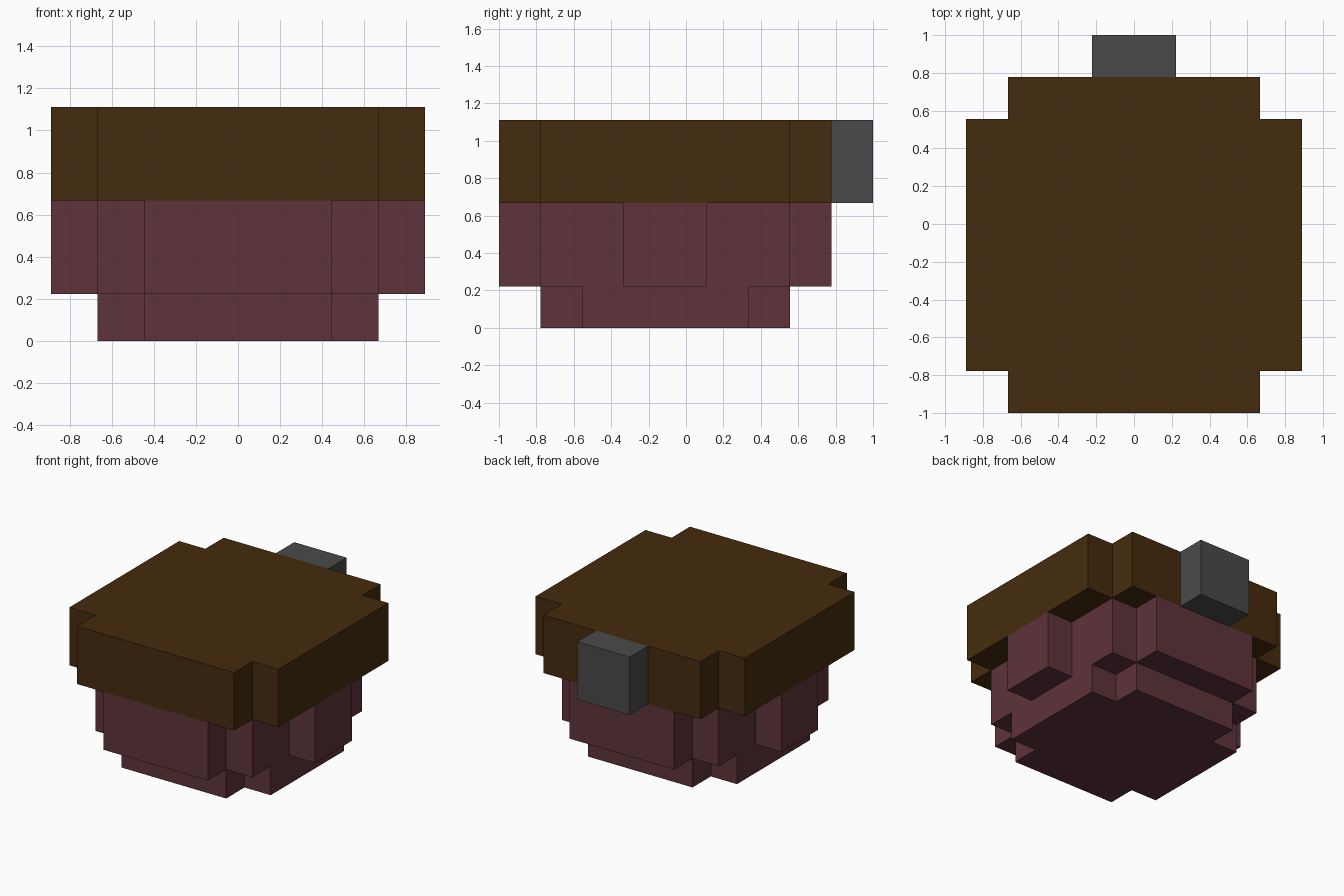
import bpy
import bmesh

if "Cube" in bpy.data.objects:
    bpy.data.objects.remove(bpy.data.objects["Cube"])

U = 2 / 9            # one block
Y_MID = -U / 2       # the body's centre line; the rear tab takes up the rest


def material(name, colour):
    m = bpy.data.materials.new(name)
    m.diffuse_color = (*colour, 1)
    m.use_nodes = True
    m.node_tree.nodes["Principled BSDF"].inputs["Base Color"].default_value = m.diffuse_color
    return m


brown = material("dark brown", (0.0595, 0.0242, 0.0044))
maroon = material("dusky maroon", (0.112, 0.0331, 0.0423))
grey = material("dark grey", (0.0685, 0.0685, 0.0685))


def prism(name, quarter, z0, z1, mat, y_mid=Y_MID):
    """Extrude an outline mirrored from one quarter; sizes are in blocks."""
    back = quarter[::-1]
    outline = (quarter + [(-x, y) for x, y in back]
               + [(-x, -y) for x, y in quarter] + [(x, -y) for x, y in back])
    bm = bmesh.new()
    base = bm.faces.new([bm.verts.new((x * U, y * U + y_mid, z0 * U))
                         for x, y in outline])
    top = bmesh.ops.extrude_face_region(bm, geom=[base])["geom"]
    for v in top:
        if isinstance(v, bmesh.types.BMVert):
            v.co.z = z1 * U
    bmesh.ops.recalc_face_normals(bm, faces=bm.faces)
    mesh = bpy.data.meshes.new(name)
    bm.to_mesh(mesh)
    bm.free()
    mesh.materials.append(mat)
    obj = bpy.data.objects.new(name, mesh)
    bpy.context.collection.objects.link(obj)
    return obj


# Foot with notched corners
prism("foot", [(3, 2), (2, 2), (2, 3)], 0, 1, maroon)
# Middle body with front, rear and side panels
prism("body", [(4, 1), (3, 1), (3, 3), (2, 3), (2, 4)], 1, 3, maroon)
# Broad cap with notched corners
prism("cap", [(4, 3), (3, 3), (3, 4)], 3, 5, brown)
# Block on the rear of the cap
prism("rear_tab", [(1, 0.5)], 3, 5, grey, y_mid=4 * U)
